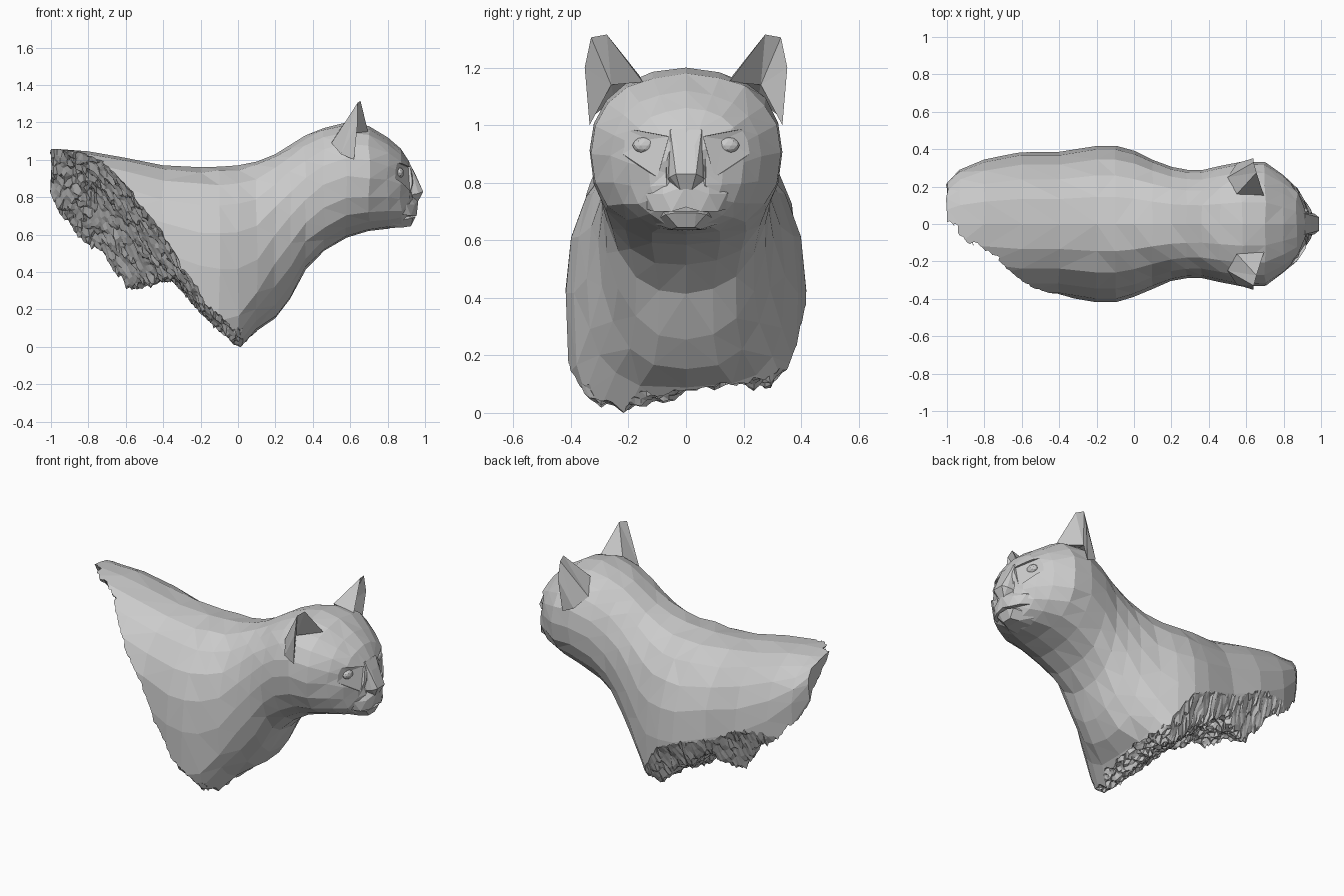
import bpy, bmesh, math, random
from mathutils import Vector, noise

if "Cube" in bpy.data.objects:
    bpy.data.objects.remove(bpy.data.objects["Cube"])

random.seed(4)


def finish(name, bm):
    bmesh.ops.recalc_face_normals(bm, faces=bm.faces)
    me = bpy.data.meshes.new(name)
    bm.to_mesh(me)
    bm.free()
    ob = bpy.data.objects.new(name, me)
    bpy.context.collection.objects.link(ob)
    return ob


def loft(name, rings, n, jitter=0.0):
    """Rings along x: (x, z bottom, z top, half width, z of widest, squareness)"""
    bm = bmesh.new()
    loops = []
    for x, zb, zt, w, zw, e in rings:
        loop = []
        for i in range(n):
            t = 2 * math.pi * i / n
            s, c = math.sin(t), math.cos(t)
            p = e if c < 0 else 0.9
            y = w * math.copysign(abs(s) ** p, s)
            z = zw + (zt - zw if c > 0 else zw - zb) * math.copysign(abs(c) ** p, c)
            j = 0 if i == 0 else jitter
            loop.append(bm.verts.new((x + random.uniform(-j, j), y, z + random.uniform(-j, j))))
        loops.append(loop)
    for a, b in zip(loops, loops[1:]):
        for i in range(n):
            k = (i + 1) % n
            bm.faces.new((a[i], a[k], b[k], b[i]))
    bm.faces.new(loops[0])
    bm.faces.new(loops[-1])
    bmesh.ops.triangulate(bm, faces=bm.faces)
    return finish(name, bm)


def hull(name, pts):
    bm = bmesh.new()
    for p in pts:
        bm.verts.new(p)
    bmesh.ops.convex_hull(bm, input=bm.verts)
    loose = [v for v in bm.verts if not v.link_faces]
    bmesh.ops.delete(bm, geom=loose, context='VERTS')
    return finish(name, bm)


def cut(ob, cutter):
    cutter.hide_render = True
    m = ob.modifiers.new("cut", 'BOOLEAN')
    m.operation, m.solver, m.object = 'DIFFERENCE', 'EXACT', cutter
    bpy.context.view_layer.objects.active = ob
    bpy.ops.object.modifier_apply(modifier=m.name)
    bpy.data.objects.remove(cutter)


def interp(x, table):
    if x <= table[0][0]:
        return table[0][1]
    for (x0, z0), (x1, z1) in zip(table, table[1:]):
        if x <= x1:
            return z0 + (z1 - z0) * (x - x0) / (x1 - x0)
    return table[-1][1]


# torso, neck and head in one faceted skin
body = loft("body_and_head", [
    (-1.0, 0.70, 1.06, 0.22, 0.93, 0.8),
    (-0.93, 0.50, 1.055, 0.29, 0.82, 0.7),
    (-0.80, 0.25, 1.045, 0.345, 0.70, 0.6),
    (-0.60, 0.05, 1.01, 0.385, 0.58, 0.6),
    (-0.40, -0.05, 0.97, 0.385, 0.50, 0.5),
    (-0.20, -0.08, 0.96, 0.418, 0.43, 0.5),
    (-0.10, -0.08, 0.963, 0.418, 0.42, 0.5),
    (0.00, -0.04, 0.97, 0.39, 0.42, 0.5),
    (0.10, 0.085, 0.99, 0.345, 0.47, 0.65),
    (0.20, 0.15, 1.03, 0.305, 0.60, 0.85),
    (0.28, 0.25, 1.08, 0.29, 0.70, 0.95),
    (0.36, 0.41, 1.13, 0.288, 0.78, 0.95),
    (0.46, 0.51, 1.17, 0.31, 0.86, 0.9),
    (0.58, 0.58, 1.20, 0.335, 0.91, 0.88),
    (0.70, 0.62, 1.18, 0.33, 0.90, 0.88),
    (0.80, 0.635, 1.12, 0.262, 0.89, 0.88),
    (0.87, 0.65, 1.06, 0.20, 0.87, 0.88),
    (0.915, 0.68, 0.99, 0.13, 0.85, 0.9),
    (0.93, 0.72, 0.95, 0.07, 0.84, 0.9),
], 20, 0.006)


# broken underside: a rough height field, keeled along the middle, cuts the torso
def break_height(x, y):
    xe = x if x > -0.75 else -0.75 + 0.43 * (x + 0.75)
    near_slope = (-0.22 - 0.45 * y - xe) / 0.6 - 0.4 * max(0, y)
    far_slope = 0.26 - 0.56 * x + 2.0 * (y - 0.39)
    low = interp(x, [(-0.6, 0.32), (-0.35, 0.37), (-0.2, 0.20),
                     (-0.03, 0.02), (0.08, 0.05), (0.12, 0.0)])
    near_front = min(1, max(0, (x + 0.35) / 0.3))
    low += near_front * (0.07 * min(1, max(0, (y + 0.2) / 0.25)) + max(0, abs(y) - 0.3))
    return max(near_slope, low, far_slope if x < 0.05 else -1)


bm = bmesh.new()
NX, NY = 90, 56
grid = []
for i in range(NX + 1):
    row = []
    for j in range(NY + 1):
        x, y = -1.1 + 1.3 * i / NX, -0.55 + 1.1 * j / NY
        p = Vector((x * 9, y * 9, 0.3))
        rough = 0.03 * noise.noise(p) + 0.02 * noise.noise(p * 2.7) + random.uniform(-0.014, 0.014)
        row.append(bm.verts.new((x + random.uniform(-0.005, 0.005), y, break_height(x, y) + rough)))
    grid.append(row)
for i in range(NX):
    for j in range(NY):
        bm.faces.new((grid[i][j], grid[i + 1][j], grid[i + 1][j + 1], grid[i][j + 1]))
ext = bmesh.ops.extrude_face_region(bm, geom=bm.faces[:])
for v in [g for g in ext["geom"] if isinstance(g, bmesh.types.BMVert)]:
    v.co.z = -1.5
bmesh.ops.triangulate(bm, faces=bm.faces)
cut(body, finish("break_cutter", bm))

# eye sockets, eyes, ears and whisker pads, mirrored left and right
for side, s in (("left", 1), ("right", -1)):
    cut(body, hull("socket_cutter", [(x, s * y, z) for x, y, z in (
        (0.91, 0.06, 0.96), (0.84, 0.22, 0.99), (0.92, 0.10, 0.82), (0.84, 0.22, 0.90),
        (0.875, 0.13, 0.95), (0.87, 0.17, 0.91),
        (1.10, 0.06, 0.97), (1.05, 0.26, 1.01), (1.10, 0.10, 0.81), (1.05, 0.27, 0.89))]))

    bm = bmesh.new()
    bmesh.ops.create_icosphere(bm, subdivisions=2, radius=0.036)
    for v in bm.verts:
        v.co = Vector((0.862, s * 0.145, 0.93)) + Vector((v.co.x * 0.7, v.co.y * 1.15, v.co.z * 0.8))
    finish(side + "_eye", bm)

    # ear: rounded back, hollow front
    bm = bmesh.new()
    a, t1, t2, o, b, c1, c2, c3, d = [bm.verts.new((x, s * y, z)) for x, y, z in (
        (0.695, 0.15, 1.15), (0.655, 0.275, 1.315), (0.64, 0.33, 1.305), (0.64, 0.352, 1.20),
        (0.62, 0.335, 1.00), (0.55, 0.16, 1.17), (0.50, 0.25, 1.09), (0.55, 0.325, 1.03),
        (0.585, 0.26, 1.14))]
    for f in ((a, t1, c1), (t1, c2, c1), (t1, t2, c2), (t2, c3, c2), (t2, o, c3), (o, b, c3),
              (a, d, t1), (t1, d, t2), (t2, d, o), (o, d, b),
              (a, c1, d), (c1, c2, d), (c2, c3, d), (c3, b, d)):
        bm.faces.new(f)
    finish(side + "_ear", bm)

    hull(side + "_whisker_pad", [(x, s * y, z) for x, y, z in (
        (0.965, 0.0, 0.79), (0.955, 0.0, 0.715), (0.955, 0.05, 0.70), (0.925, 0.11, 0.70),
        (0.945, 0.08, 0.76), (0.90, 0.14, 0.76), (0.80, 0.18, 0.72), (0.78, 0.20, 0.82),
        (0.90, 0.08, 0.83), (0.80, 0.0, 0.72))])

# nose bridge and nose pad
hull("nose", [(x, s * y, z) for s in (1, -1) for x, y, z in (
    (0.99, 0.035, 0.83), (0.965, 0.055, 0.82), (0.962, 0.02, 0.775), (0.915, 0.055, 0.985),
    (0.945, 0.03, 0.93), (0.85, 0.07, 0.95), (0.86, 0.08, 0.80))])

# chin
hull("chin", [(x, s * y, z) for s in (1, -1) for x, y, z in (
    (0.95, 0.035, 0.695), (0.935, 0.07, 0.69), (0.925, 0.03, 0.645), (0.88, 0.05, 0.638),
    (0.80, 0.12, 0.66), (0.80, 0.06, 0.635), (0.82, 0.10, 0.72))])
